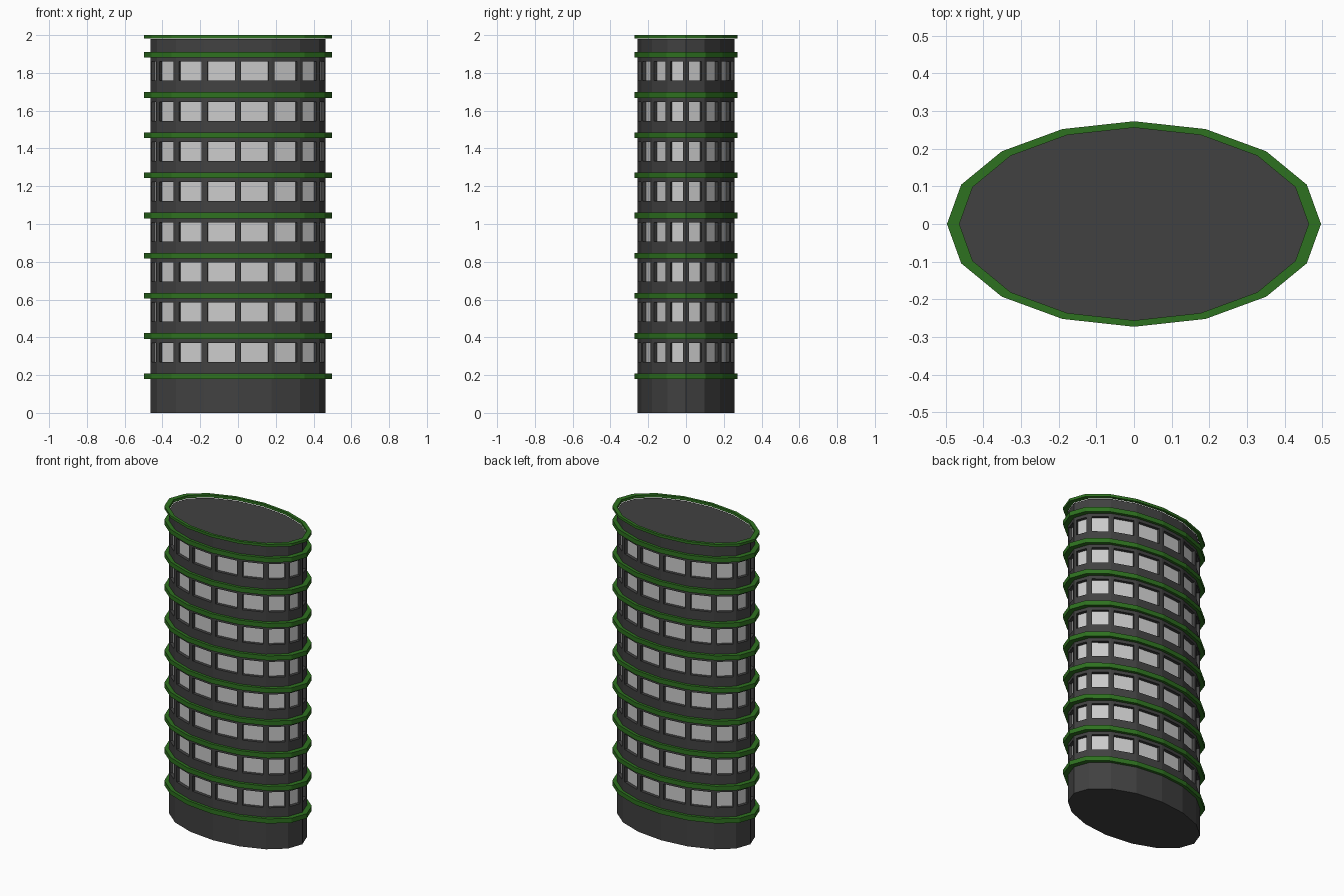
import bpy, bmesh, math

if "Cube" in bpy.data.objects:
    bpy.data.objects.remove(bpy.data.objects["Cube"])

SIDES = 16
BODY = (0.464, 0.256)      # half axes of the wall ellipse
LEDGE = (0.497, 0.273)     # half axes of the green ledges
FLOORS, FIRST, PITCH = 8, 0.194, 0.2127
ROOF = 1.98


def material(name, color):
    m = bpy.data.materials.new(name)
    m.diffuse_color = (*color, 1)
    m.use_nodes = True
    m.node_tree.nodes["Principled BSDF"].inputs["Base Color"].default_value = m.diffuse_color
    return m


def loop(bm, axes, z):
    return [bm.verts.new((axes[0] * math.cos(2 * math.pi * i / SIDES),
                          axes[1] * math.sin(2 * math.pi * i / SIDES), z))
            for i in range(SIDES)]


def bridge(bm, a, b):
    return [bm.faces.new((a[i], a[(i + 1) % SIDES], b[(i + 1) % SIDES], b[i]))
            for i in range(SIDES)]


def finish(bm, name, mats):
    bm.normal_update()
    me = bpy.data.meshes.new(name)
    bm.to_mesh(me)
    bm.free()
    for m in mats:
        me.materials.append(m)
    ob = bpy.data.objects.new(name, me)
    bpy.context.collection.objects.link(ob)


dark = material("dark_wall", (0.053, 0.053, 0.053))
glass = material("glass", (0.6, 0.6, 0.6))
green = material("green", (0.027, 0.165, 0.014))

# Tower walls: stacked bands, every second one carries a window row
bm = bmesh.new()
levels = [0]
for f in range(FLOORS):
    z = FIRST + f * PITCH
    levels += [z + 0.059, z + 0.194]
levels.append(ROOF)
loops = [loop(bm, BODY, z) for z in levels]
bm.faces.new(loops[0][::-1])
bm.faces.new(loops[-1])
window_faces = []
for k in range(len(loops) - 1):
    band = bridge(bm, loops[k], loops[k + 1])
    if k % 2:
        window_faces += band
bm.normal_update()

# Recessed windows, one per facet
bmesh.ops.inset_individual(bm, faces=window_faces, thickness=0.017, use_even_offset=True)
panes = bmesh.ops.extrude_discrete_faces(bm, faces=window_faces)["faces"]
bm.normal_update()
for p in panes:
    p.material_index = 1
    bmesh.ops.translate(bm, verts=p.verts, vec=p.normal * -0.02)
# extruding leaves open reveals only if side walls are missing, so add them
open_edges = [e for e in bm.edges if e.is_boundary]
if open_edges:
    bmesh.ops.bridge_loops(bm, edges=open_edges)
finish(bm, "tower_walls", [dark, glass])


# Green ledges around each floor, and the thin roof rim
def ledge(name, z0, z1):
    bm = bmesh.new()
    ob, ot = loop(bm, LEDGE, z0), loop(bm, LEDGE, z1)
    ib, it = loop(bm, BODY, z0), loop(bm, BODY, z1)
    for a, b in ((ob, ot), (ot, it), (it, ib), (ib, ob)):
        bridge(bm, a, b)
    finish(bm, name, [green])


for f in range(FLOORS + 1):
    z = FIRST + f * PITCH
    ledge(f"floor_ledge_{f + 1}", z - 0.015, z + 0.015)
ledge("roof_rim", ROOF + 0.003, 2.0)
